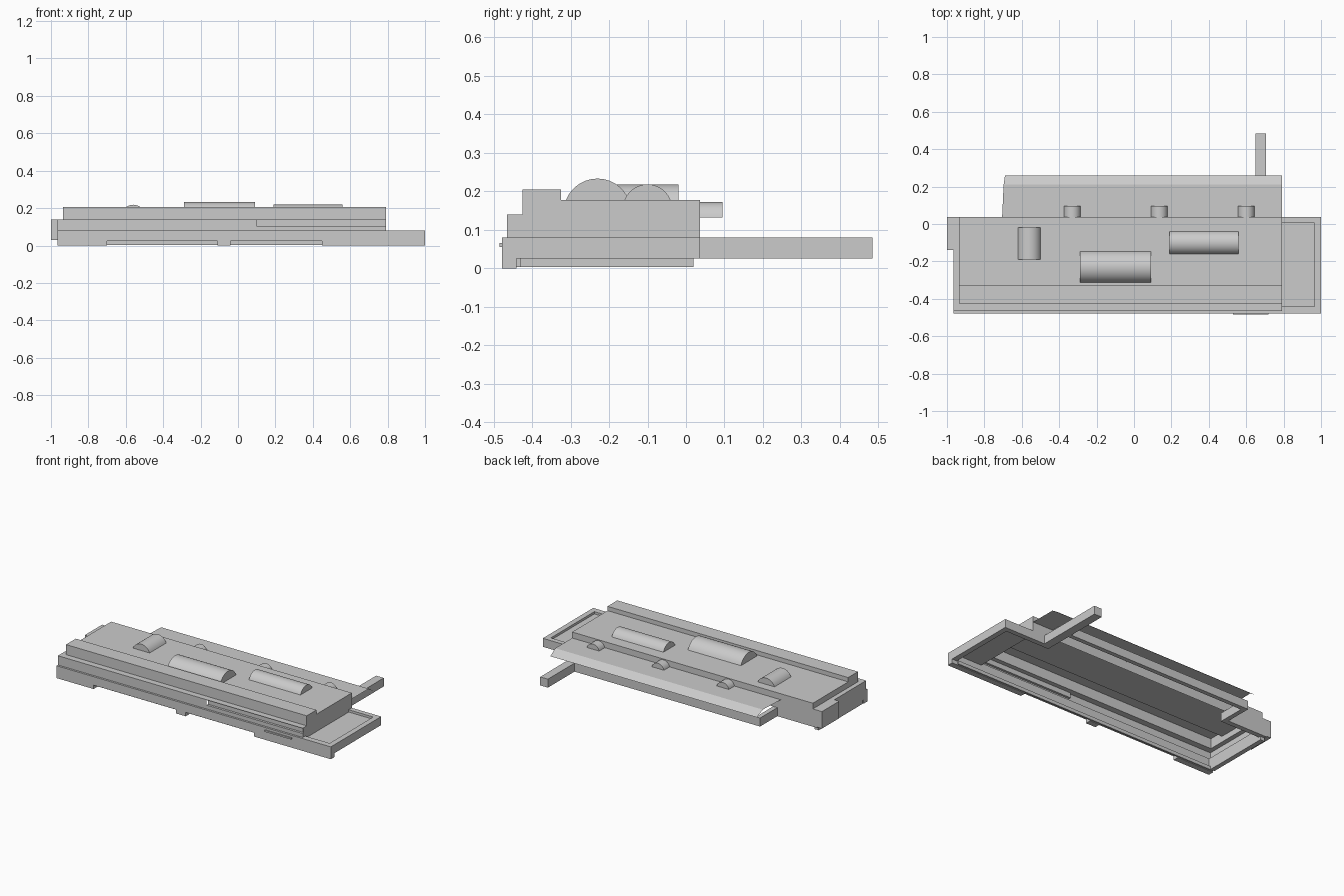
import bpy, bmesh, math

if "Cube" in bpy.data.objects:
    bpy.data.objects.remove(bpy.data.objects["Cube"])


def make(name, faces):
    """Object from a list of polygons given as point lists."""
    bm = bmesh.new()
    for f in faces:
        bm.faces.new([bm.verts.new(p) for p in f])
    bmesh.ops.remove_doubles(bm, verts=bm.verts, dist=1e-5)
    me = bpy.data.meshes.new(name)
    bm.to_mesh(me)
    bm.free()
    ob = bpy.data.objects.new(name, me)
    bpy.context.collection.objects.link(ob)
    return ob


def box(name, x0, x1, y0, y1, z0, z1):
    bm = bmesh.new()
    bmesh.ops.create_cube(bm, size=1)
    for v in bm.verts:
        v.co = (x1 if v.co.x > 0 else x0, y1 if v.co.y > 0 else y0,
                z1 if v.co.z > 0 else z0)
    me = bpy.data.meshes.new(name)
    bm.to_mesh(me)
    bm.free()
    ob = bpy.data.objects.new(name, me)
    bpy.context.collection.objects.link(ob)
    return ob


def strip(profile, x0, x1):
    """Sheet faces: (y, z) profile swept along x."""
    return [[(x0, *a), (x0, *b), (x1, *b), (x1, *a)]
            for a, b in zip(profile, profile[1:])]


def dome(name, x0, x1, y0, y1, z, h, along_x, n=14):
    """Shallow barrel vault with closed ends."""
    w = (y1 - y0 if along_x else x1 - x0) / 2
    r = (w * w + h * h) / (2 * h)
    half = math.asin(min(1, w / r))
    arc = [(r * math.sin(t), z + h - r + r * math.cos(t))
           for t in (half * (2 * i / n - 1) for i in range(n + 1))]
    if along_x:
        c = (y0 + y1) / 2
        ends = [[(x, c + u, v) for u, v in arc] for x in (x0, x1)]
    else:
        c = (x0 + x1) / 2
        ends = [[(c + u, y, v) for u, v in arc] for y in (y1, y0)]
    a, b = ends
    faces = [[a[i], b[i], b[i + 1], a[i + 1]] for i in range(n)]
    ob = make(name, faces + [a[::-1], b])
    bpy.context.view_layer.objects.active = ob
    ob.select_set(True)
    bpy.ops.object.shade_smooth_by_angle(angle=math.radians(30))
    ob.select_set(False)


# Base frame beams
Z0, Z1 = 0.025, 0.08
for name, x0, x1, y0, y1 in [
    ("front_beam", -0.965, 1, -0.478, -0.44),
    ("right_beam", 0.965, 1, -0.44, 0.037),
    ("right_rear_beam", 0.70, 0.965, 0.005, 0.037),
    ("rear_arm", 0.65, 0.705, 0.005, 0.485),
    ("rear_beam", -0.68, 0.65, 0.185, 0.213),
    ("rear_left_post_beam", -0.68, -0.65, 0.005, 0.185),
    ("left_rear_beam", -0.965, -0.68, 0.005, 0.037),
    ("left_beam", -0.965, -0.935, -0.44, 0.005),
]:
    box(name, x0, x1, y0, y1, Z0, Z1)

# Front feet, with open gaps between them, and low inner skirts
for i, (x0, x1) in enumerate([(-0.965, -0.70), (-0.11, -0.04), (0.45, 1)]):
    box(f"front_foot_{i + 1}", x0, x1, -0.478, -0.44, 0, Z0 + 0.003)
box("front_inner_skirt", -0.95, 0.96, -0.44, -0.43, 0.003, Z0)
box("left_skirt", -0.965, -0.935, -0.43, 0.02, 0.003, Z0)
box("front_nameplate_blank", 0.53, 0.72, -0.485, -0.478, 0.055, 0.065)

# Right-hand tray floor
make("tray_floor", [[(0.78, -0.44, 0.065), (0.965, -0.44, 0.065),
                     (0.965, 0.005, 0.065), (0.78, 0.005, 0.065)]])

# Lower tier of the hollow body, with a long front slot and a left ledge
XL, XM, XR = -0.965, -0.935, 0.79
lower = strip([(-0.465, 0.08), (-0.465, 0.105)], XL, XR)
lower += strip([(-0.465, 0.105), (-0.465, 0.14)], XL, 0.10)
lower += strip([(-0.465, 0.105), (-0.45, 0.105), (-0.45, 0.137),
                (-0.465, 0.137), (-0.465, 0.14)], 0.10, XR)
lower += strip([(-0.465, 0.14), (-0.425, 0.14)], XL, XR)
lower += strip([(-0.425, 0.14), (0.037, 0.14)], XL, XM)
lower.append([(XL, -0.465, 0.08), (XL, -0.465, 0.14),
              (XL, 0.037, 0.14), (XL, 0.037, 0.08)])
lower.append([(XL, 0.037, 0.08), (XL, 0.037, 0.14),
              (XM, 0.037, 0.14), (XM, 0.037, 0.08)])
make("lower_tier", lower)

# Upper tier: front ridge, main deck and back wall, closed at both ends
upper = [(-0.425, 0.14), (-0.425, 0.205), (-0.325, 0.205), (-0.325, 0.177),
         (0.037, 0.177), (0.037, 0.08)]
make("upper_tier", strip(upper, XM, XR))
make("upper_left_end", [[(XM, *p) for p in upper[:-1] + [(0.037, 0.14)]]])
make("right_end_wall", [[(XR, *p) for p in
                         [(-0.465, 0.065), (-0.465, 0.14)] + upper[:-1] + [(0.037, 0.065)]]])

# Projecting box on the left end
box("left_end_box", -1, XL, -0.14, 0.037, 0.03, 0.14)

# Thin rear canopy with a drooping edge
rows = [(-0.705, 0.037, 0.138), (-0.697, 0.21, 0.138), (-0.69, 0.26, 0.105)]
make("rear_canopy", [[a, (XR, *a[1:]), (XR, *b[1:]), b]
                     for a, b in zip(rows, rows[1:])])

# Barrel domes on the deck and small arched dormers at the back wall
dome("deck_dome_small", -0.62, -0.50, -0.19, -0.02, 0.177, 0.041, False)
dome("deck_dome_large", -0.29, 0.09, -0.312, -0.148, 0.177, 0.056, True)
dome("deck_dome_medium", 0.19, 0.56, -0.16, -0.04, 0.177, 0.041, True)
for i, x in enumerate((-0.33, 0.135, 0.60)):
    dome(f"rear_dormer_{i + 1}", x - 0.045, x + 0.045, 0.03, 0.095, 0.132, 0.04, False)
